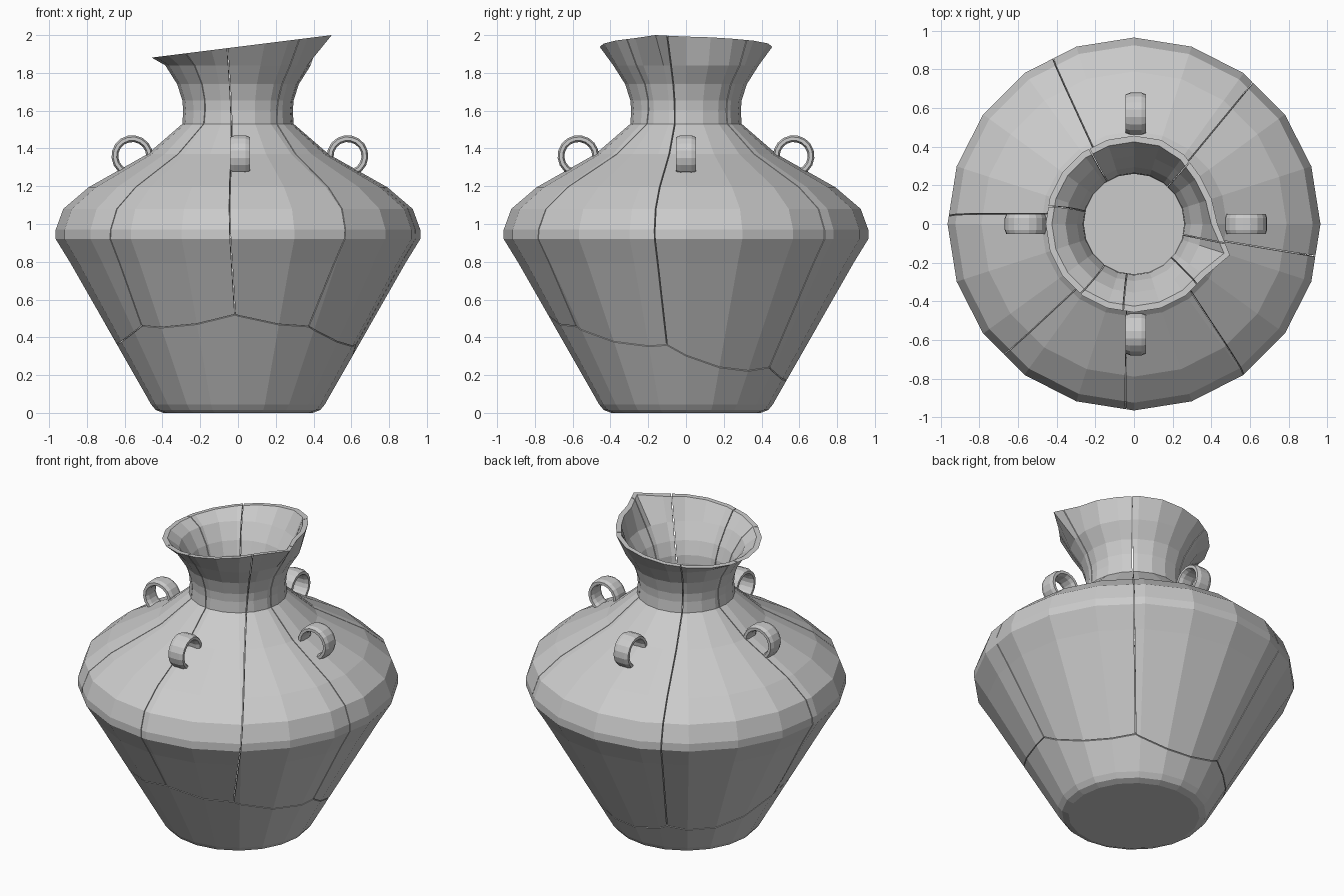
import bpy, bmesh
from math import sin, cos, radians, pi
from mathutils import Vector

if "Cube" in bpy.data.objects:
    bpy.data.objects.remove(bpy.data.objects["Cube"])

SIDES = 20


def make_object(name, bm):
    bmesh.ops.recalc_face_normals(bm, faces=bm.faces[:])
    mesh = bpy.data.meshes.new(name)
    bm.to_mesh(mesh)
    bm.free()
    ob = bpy.data.objects.new(name, mesh)
    bpy.context.collection.objects.link(ob)
    return ob


def skin(bm, rings, closed_ends=True):
    for a, b in zip(rings, rings[1:]):
        n = len(a)
        for i in range(n):
            bm.faces.new((a[i], a[(i + 1) % n], b[(i + 1) % n], b[i]))
    if closed_ends:
        bm.faces.new(rings[0])
        bm.faces.new(rings[-1])


# Jar wall profile: outside from base to neck, rim, then inside down to floor
OUTER = [(.395, 0), (.435, .015), (.46, .045), (.885, .79), (.925, .855),
         (.965, .92), (.965, .97), (.925, 1.08), (.79, 1.195), (.48, 1.37),
         (.295, 1.53), (.29, 1.6), (.295, 1.655), (.322, 1.74), (.385, 1.84)]
INNER = [(.355, 1.84), (.295, 1.74), (.265, 1.655), (.26, 1.6), (.265, 1.52),
         (.46, 1.345), (.76, 1.165), (.89, 1.06), (.93, .95), (.86, .81), (.43, .06)]


# Slanted rim with a pulled-out lip at one corner and a slight dent beside it
def rim_ring(bm, inset):
    pull = {SIDES - 1: .065, 0: -.025, 1: -.035, 2: -.035, 3: -.015}
    ring = []
    for i in range(SIDES):
        a = 2 * pi * i / SIDES
        r = .457 + pull.get(i, 0) - inset
        x = r * cos(a)
        ring.append(bm.verts.new((x, r * sin(a), 1.938 + .125 * x)))
    return ring


def circle(bm, r, z):
    return [bm.verts.new((r * cos(2 * pi * i / SIDES), r * sin(2 * pi * i / SIDES), z))
            for i in range(SIDES)]


def jar():
    bm = bmesh.new()
    rings = [circle(bm, r, z) for r, z in OUTER]
    rings += [rim_ring(bm, 0), rim_ring(bm, .032)]
    rings += [circle(bm, r, z) for r, z in INNER]
    skin(bm, rings)
    bmesh.ops.recalc_face_normals(bm, faces=bm.faces[:])
    return bm


# Shards: the jar is split into cells around seed points, with hairline gaps
seeds = [Vector((.7 * cos(radians(a)), .7 * sin(radians(a)), z))
         for a, z in ((82, .96), (150, .93), (205, .98), (245, .95),
                      (290, .97), (322, .94), (18, .95))]
seeds.append(Vector((-.02, -.27, .27)))
GAP = .0025
for k, s in enumerate(seeds):
    bm = jar()
    for o in seeds:
        if o is s:
            continue
        n = (o - s).normalized()
        cut = bmesh.ops.bisect_plane(
            bm, geom=bm.verts[:] + bm.edges[:] + bm.faces[:], dist=1e-6,
            plane_co=(s + o) / 2 - n * GAP, plane_no=n, clear_outer=True)
        edges = [e for e in cut['geom_cut']
                 if isinstance(e, bmesh.types.BMEdge) and e.is_boundary]
        if edges:
            bmesh.ops.triangle_fill(bm, edges=edges, use_beauty=True, normal=n)
    make_object("base_shard" if k == len(seeds) - 1 else f"wall_shard_{k + 1}", bm)

# Four loop handles on the shoulder
SECTION = [(.018, -.03), (.018, .03), (.009, .053), (-.009, .053),
           (-.018, .03), (-.018, -.03), (-.009, -.053), (.009, -.053)]
for k, name in enumerate(("right", "back", "left", "front")):
    bm = bmesh.new()
    rings = []
    for i in range(13):
        t = radians(-68 + 250 * i / 12)
        rings.append([bm.verts.new((.57 + (.092 + d) * cos(t), w, 1.36 + (.092 + d) * sin(t)))
                      for d, w in SECTION])
    skin(bm, rings)
    ob = make_object(name + "_handle", bm)
    ob.rotation_euler.z = k * pi / 2
    ob.location.x = .01
